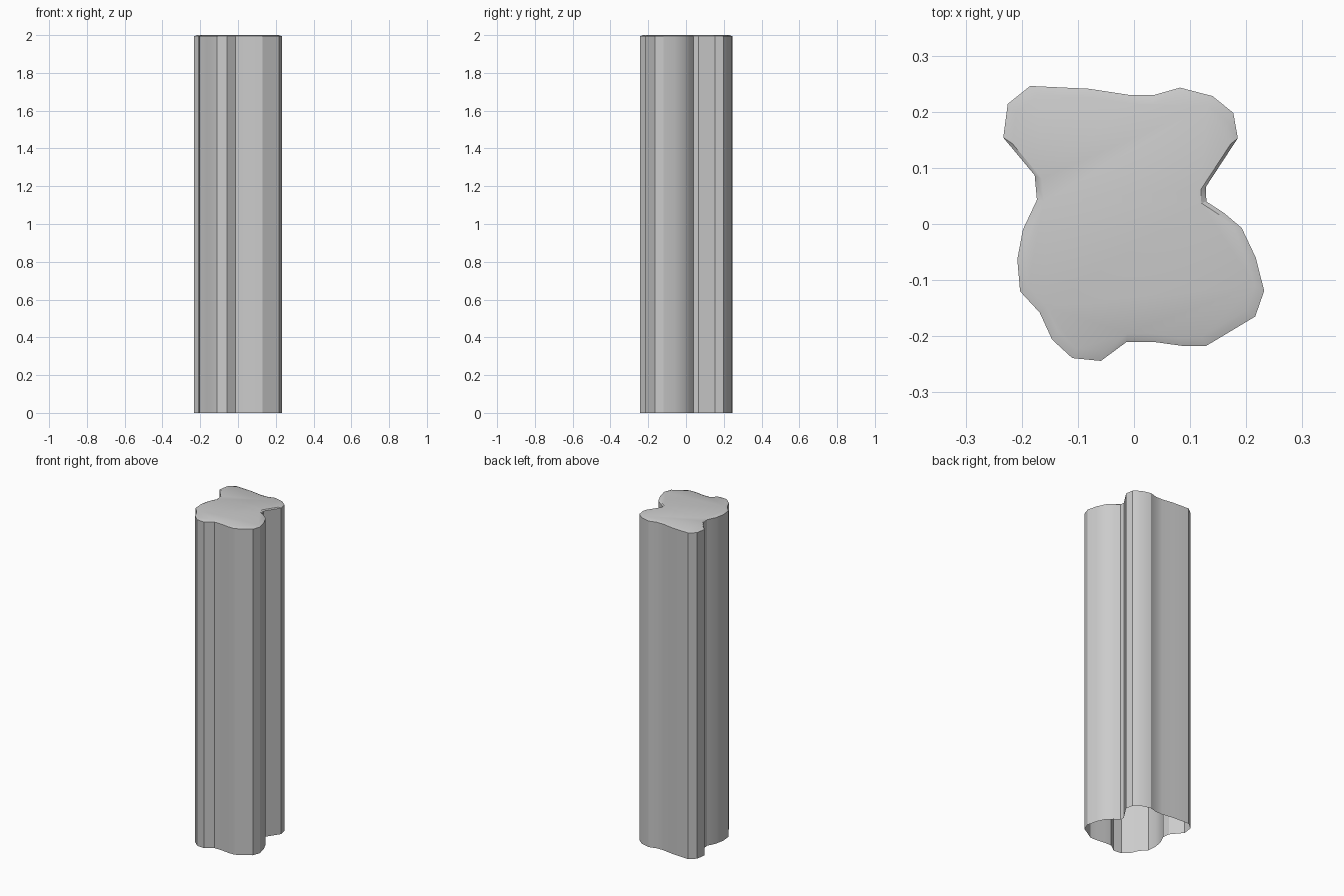
import bpy, bmesh, math

if "Cube" in bpy.data.objects:
    bpy.data.objects.remove(bpy.data.objects["Cube"])

# Irregular cross-section of the pillar, clockwise from the back left
profile = [
    (-0.185, 0.246), (-0.08, 0.241), (-0.008, 0.230), (0.036, 0.230),
    (0.082, 0.243), (0.14, 0.228), (0.177, 0.198), (0.185, 0.153),
    (0.128, 0.066), (0.129, 0.04), (0.16, 0.02), (0.192, -0.007),
    (0.217, -0.06), (0.232, -0.119), (0.216, -0.165), (0.129, -0.217),
    (0.085, -0.217), (0.034, -0.21), (-0.013, -0.21), (-0.059, -0.244),
    (-0.11, -0.239), (-0.146, -0.206), (-0.168, -0.158), (-0.203, -0.12),
    (-0.208, -0.063), (-0.198, -0.01), (-0.173, 0.043), (-0.177, 0.087),
    (-0.233, 0.154), (-0.225, 0.214),
]
HEIGHT, LIP, CAP_SCALE = 2.0, 0.006, 0.93

bm = bmesh.new()


def ring(z, scale=1.0):
    return [bm.verts.new((x * scale, y * scale, z)) for x, y in reversed(profile)]


# Walls and shallow sloped lip; the underside stays open
rings = [ring(0), ring(HEIGHT - LIP), ring(HEIGHT, CAP_SCALE)]
for low, high in zip(rings, rings[1:]):
    for i in range(len(low)):
        j = (i + 1) % len(low)
        bm.faces.new((low[i], low[j], high[j], high[i]))

# Flat top
bm.faces.new(rings[-1])

mesh = bpy.data.meshes.new("rock_pillar")
bm.to_mesh(mesh)
bm.free()
pillar = bpy.data.objects.new("rock_pillar", mesh)
bpy.context.collection.objects.link(pillar)
bpy.context.view_layer.objects.active = pillar
pillar.select_set(True)
bpy.ops.object.shade_smooth_by_angle(angle=math.radians(30))
